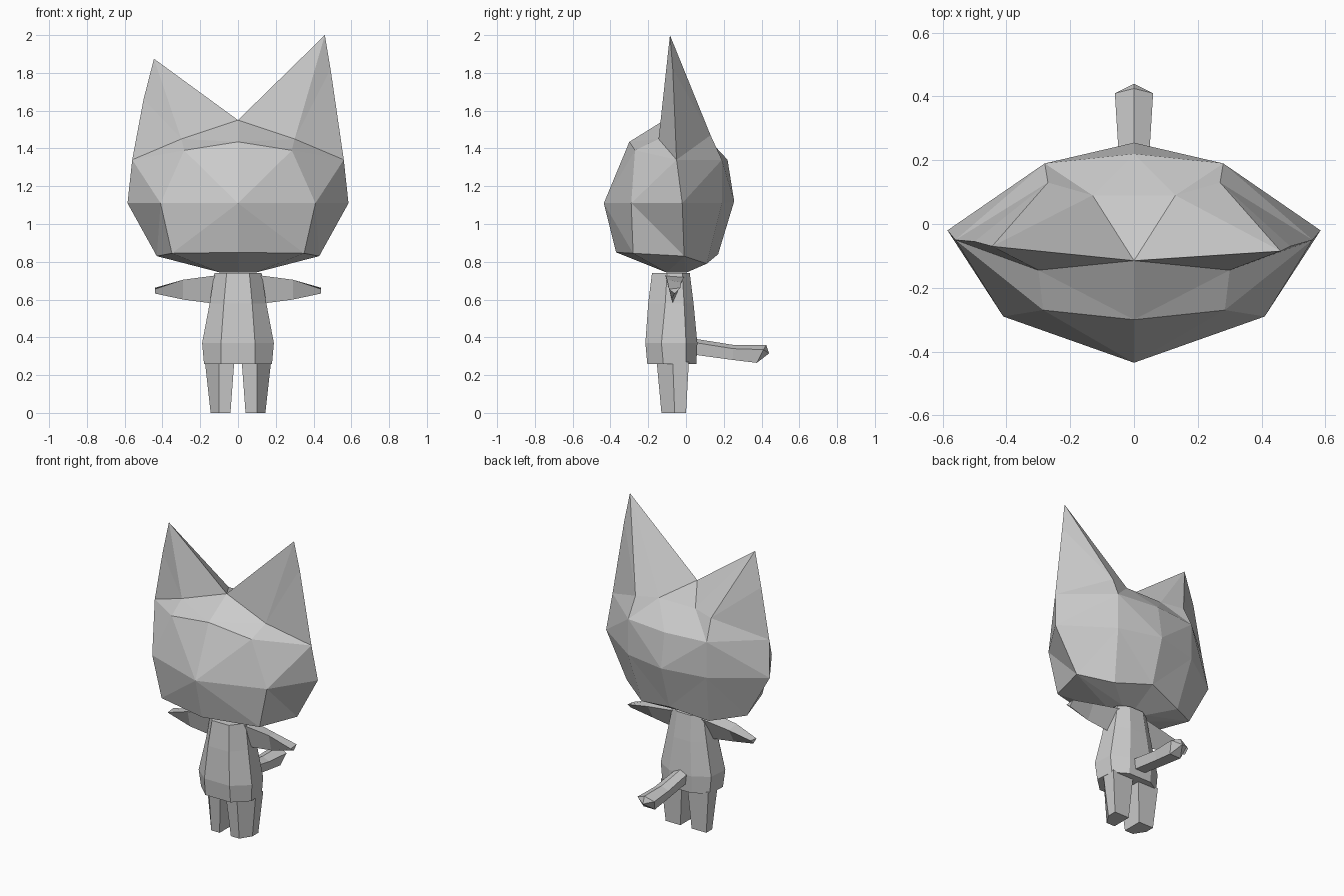
import bpy, bmesh

if "Cube" in bpy.data.objects:
    bpy.data.objects.remove(bpy.data.objects["Cube"])

grey = bpy.data.materials.new("soft grey")
grey.diffuse_color = (0.6, 0.6, 0.6, 1)
grey.use_nodes = True
grey.node_tree.nodes["Principled BSDF"].inputs["Base Color"].default_value = grey.diffuse_color


def make(name, faces):
    """Flat-shaded object from a list of faces, each a list of points."""
    bm = bmesh.new()
    for pts in faces:
        bm.faces.new([bm.verts.new(p) for p in pts])
    bmesh.ops.remove_doubles(bm, verts=bm.verts[:], dist=0.0005)
    bmesh.ops.recalc_face_normals(bm, faces=bm.faces[:])
    mesh = bpy.data.meshes.new(name)
    bm.to_mesh(mesh)
    bm.free()
    mesh.materials.append(grey)
    ob = bpy.data.objects.new(name, mesh)
    bpy.context.collection.objects.link(ob)
    return ob


def loft(name, rings):
    """Skin a stack of equal-length rings and cap both ends."""
    n = len(rings[0])
    faces = [rings[0], rings[-1]]
    for a, b in zip(rings, rings[1:]):
        faces += [[a[i], a[(i + 1) % n], b[(i + 1) % n], b[i]] for i in range(n)]
    return make(name, faces)


def flip(ring, s):
    return [(s * x, y, z) for x, y, z in ring]


# Head: landmarks of one half
head = dict(
    nose=(0, -.435, 1.11), cheek=(.41, -.29, 1.11), side=(.585, -.02, 1.11),
    brow=(0, -.30, 1.435), brow_end=(.285, -.27, 1.39),
    peak=(0, -.115, 1.55), ear_in=(.30, -.145, 1.45), ear_out=(.56, -.05, 1.34),
    ear_back=(.27, .13, 1.47), ear_fold=(.13, .09, 1.48), crown=(0, .09, 1.48),
    nape_up=(.28, .19, 1.34), nape_up_mid=(0, .22, 1.34),
    nape=(.28, .19, 1.11), nape_mid=(0, .255, 1.12),
    chin=(0, -.37, .85), jaw=(.35, -.28, .845), jaw_side=(.43, -.01, .83),
    jaw_back=(.24, .11, .79), back_low=(0, .17, .84),
    neck_f=(.09, -.10, .742), neck_b=(.09, 0, .742),
    neck_fm=(0, -.10, .742), neck_bm=(0, 0, .742))

# Head: faces of one half, by region
front = ["nose brow brow_end", "nose brow_end cheek", "brow_end ear_out cheek",
         "ear_out side cheek", "cheek side jaw_side", "cheek jaw_side jaw",
         "nose cheek jaw", "nose jaw chin"]
forehead = ["brow brow_end ear_in", "brow ear_in peak", "brow_end ear_out ear_in"]
ear_faces = ["peak ear_in tip", "ear_in ear_out mid", "ear_in mid tip",
             "tip mid ear_back", "mid ear_out ear_back", "ear_out nape_up ear_back",
             "tip ear_back ear_fold", "tip ear_fold peak"]
back = ["peak ear_fold crown", "crown ear_fold nape_up_mid",
        "ear_back nape_up ear_fold", "ear_fold nape_up nape_up_mid",
        "ear_out side nape_up", "side nape nape_up", "nape_up nape nape_mid",
        "nape_up nape_mid nape_up_mid", "nape back_low nape_mid",
        "nape jaw_back back_low", "side jaw_side nape", "jaw_side jaw_back nape"]
under = ["chin jaw neck_f neck_fm", "jaw jaw_side neck_f", "jaw_side neck_b neck_f",
         "jaw_side jaw_back neck_b", "jaw_back back_low neck_bm neck_b",
         "neck_fm neck_f neck_b neck_bm"]

# One ear stands taller than the other
ears = {1: dict(tip=(.46, -.085, 2.0), mid=(.49, -.07, 1.82)),
        -1: dict(tip=(.445, -.07, 1.875), mid=(.50, -.055, 1.66))}
polys = []
for s, ear in ears.items():
    pts = {**head, **ear}
    for row in front + forehead + ear_faces + back + under:
        polys.append(flip([pts[k] for k in row.split()], s))
make("head", polys)

# Body: half outlines at each height, mirrored into full rings
body = [(.26, [(.09, -.205), (.18, -.12), (.17, 0), (.08, .055)]),
        (.37, [(.09, -.215), (.19, -.13), (.18, 0), (.08, .06)]),
        (.58, [(.075, -.20), (.15, -.11), (.14, -.01), (.06, .04)]),
        (.74, [(.06, -.18), (.125, -.10), (.11, -.02), (.05, .02)])]
loft("body", [[(x, y, z) for x, y in half] + [(-x, y, z) for x, y in reversed(half)]
              for z, half in body])

# Arms and legs
arm = [(.10, [(-.11, .73), (-.01, .72), (-.07, .575)]),
       (.29, [(-.10, .705), (-.025, .69), (-.075, .60)]),
       (.44, [(-.09, .655), (-.03, .662), (-.06, .632)])]
leg = [(0, [(.04, -.13), (.10, -.13), (.145, -.06), (.145, 0), (.04, 0)]),
       (.27, [(.02, -.155), (.10, -.155), (.175, -.07), (.17, .015), (.02, .015)])]
for s, label in ((1, "right"), (-1, "left")):
    loft(label + "_arm", [flip([(x, y, z) for y, z in sec], s) for x, sec in arm])
    loft(label + "_leg", [flip([(x, y, z) for x, y in sec], s) for z, sec in leg])

# Tail: five-sided, ending in a blunt point
tail = [[(0, .03, .395), (.045, .03, .375), (.035, .03, .31)],
        [(0, .25, .36), (.05, .25, .34), (.038, .25, .28)],
        [(0, .425, .36), (.06, .41, .335), (.04, .375, .265)]]
rings = [[a, b, c, (-c[0], *c[1:]), (-b[0], *b[1:])] for a, b, c in tail]
tip = [(0, .44, .315)] * 5
sides = []
for a, b in zip(rings, rings[1:] + [tip]):
    for i in range(5):
        j = (i + 1) % 5
        sides.append([a[i], a[j], b[j], b[i]] if b is not tip else [a[i], a[j], b[i]])
make("tail", sides + [rings[0]])
